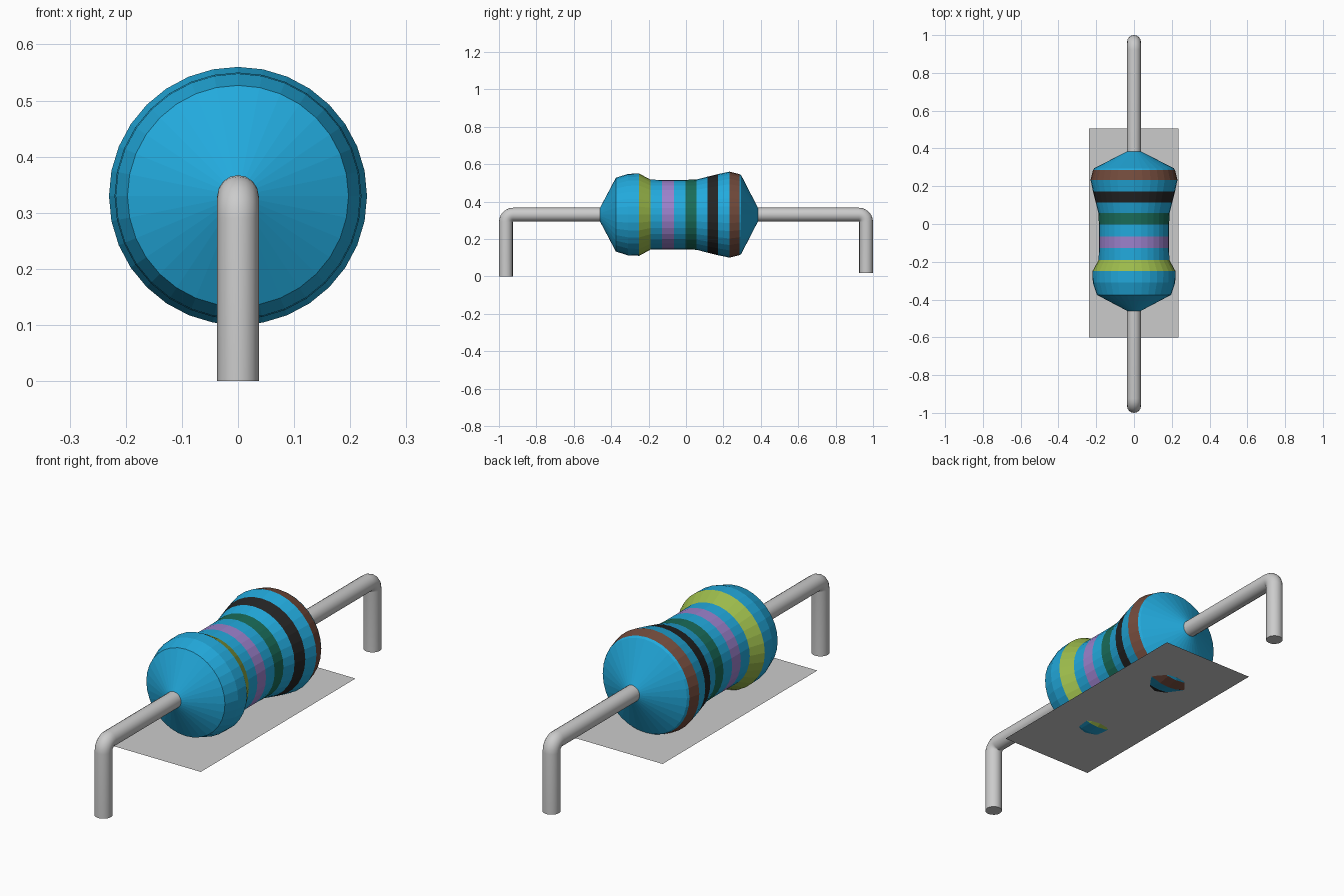
import bpy, bmesh
from math import sin, cos, pi

if "Cube" in bpy.data.objects:
    bpy.data.objects.remove(bpy.data.objects["Cube"])

SIDES = 32      # facets round the body
AXIS_Z = 0.33   # height of the body axis
WIRE = 0.037    # lead radius


def material(name, rgb):
    m = bpy.data.materials.new(name)
    m.diffuse_color = (*rgb, 1)
    m.use_nodes = True
    m.node_tree.nodes["Principled BSDF"].inputs["Base Color"].default_value = m.diffuse_color
    return m


def add_object(name, bm):
    bmesh.ops.recalc_face_normals(bm, faces=bm.faces)
    mesh = bpy.data.meshes.new(name)
    bm.to_mesh(mesh)
    bm.free()
    ob = bpy.data.objects.new(name, mesh)
    bpy.context.collection.objects.link(ob)
    return ob


def skin(bm, rings, mats=None):
    """Bridge successive rings of points, capping both ends."""
    vs = [[bm.verts.new(p) for p in r] for r in rings]
    n = len(vs[0])
    for k, (a, b) in enumerate(zip(vs, vs[1:])):
        for i in range(n):
            j = (i + 1) % n
            f = bm.faces.new((a[i], a[j], b[j], b[i]))
            f.material_index = mats[k] if mats else 0
    bm.faces.new(vs[0])
    bm.faces.new(vs[-1])


# Body: lathe profile of (y, radius, colour of the strip that follows)
BLUE, YELLOW, PURPLE, GREEN, BLACK, BROWN = range(6)
profile = [
    (-0.46, 0.036, BLUE), (-0.375, 0.197, BLUE), (-0.31, 0.218, BLUE),
    (-0.25, 0.22, YELLOW), (-0.19, 0.187, BLUE), (-0.127, 0.186, PURPLE),
    (-0.065, 0.186, BLUE), (-0.003, 0.186, GREEN), (0.057, 0.188, BLUE),
    (0.115, 0.203, BLACK), (0.172, 0.217, BLUE), (0.233, 0.23, BROWN),
    (0.285, 0.217, BLUE), (0.295, 0.211, BLUE), (0.385, 0.036, BLUE),
]
bm = bmesh.new()
skin(bm, [[(r * cos(2 * pi * i / SIDES), y, AXIS_Z + r * sin(2 * pi * i / SIDES))
           for i in range(SIDES)] for y, r, _ in profile],
     [c for _, _, c in profile])
body = add_object("resistor_body", bm)
for name, rgb in (("blue", (0.016, 0.40, 0.72)), ("yellow_green", (0.33, 0.49, 0.07)),
                  ("purple", (0.33, 0.22, 0.60)), ("green", (0.01, 0.15, 0.10)),
                  ("black", (0.018, 0.018, 0.018)), ("brown", (0.17, 0.07, 0.045))):
    body.data.materials.append(material(name, rgb))


# Leads: round wire swept out of the body, round a tight elbow and down
def lead(name, side, foot):
    bend = WIRE + 0.002
    cy, cz = 1 - WIRE - bend, AXIS_Z - bend
    path = [(0.33, AXIS_Z, pi / 2)]
    for k in range(7):
        a = pi / 2 * (1 - k / 6)
        path.append((cy + bend * cos(a), cz + bend * sin(a), a))
    path.append((1 - WIRE, foot, 0))
    rings = []
    for y, z, a in path:
        ring = []
        for i in range(16):
            t = 2 * pi * i / 16
            u = WIRE * sin(t)
            ring.append((WIRE * cos(t), side * (y + u * cos(a)), z + u * sin(a)))
        rings.append(ring)
    bm = bmesh.new()
    skin(bm, rings)
    ob = add_object(name, bm)
    bpy.context.view_layer.objects.active = ob
    ob.select_set(True)
    bpy.ops.object.shade_smooth_by_angle()
    ob.select_set(False)


lead("front_lead", -1, 0.0)
lead("back_lead", 1, 0.018)

# Flat plate the bulges just dip through
bm = bmesh.new()
bm.faces.new([bm.verts.new((x, y, 0.12)) for x, y in
              ((-0.237, -0.602), (0.235, -0.602), (0.235, 0.506), (-0.237, 0.506))])
plate = add_object("base_plate", bm)
if plate.data.polygons[0].normal.z < 0:
    plate.data.flip_normals()
